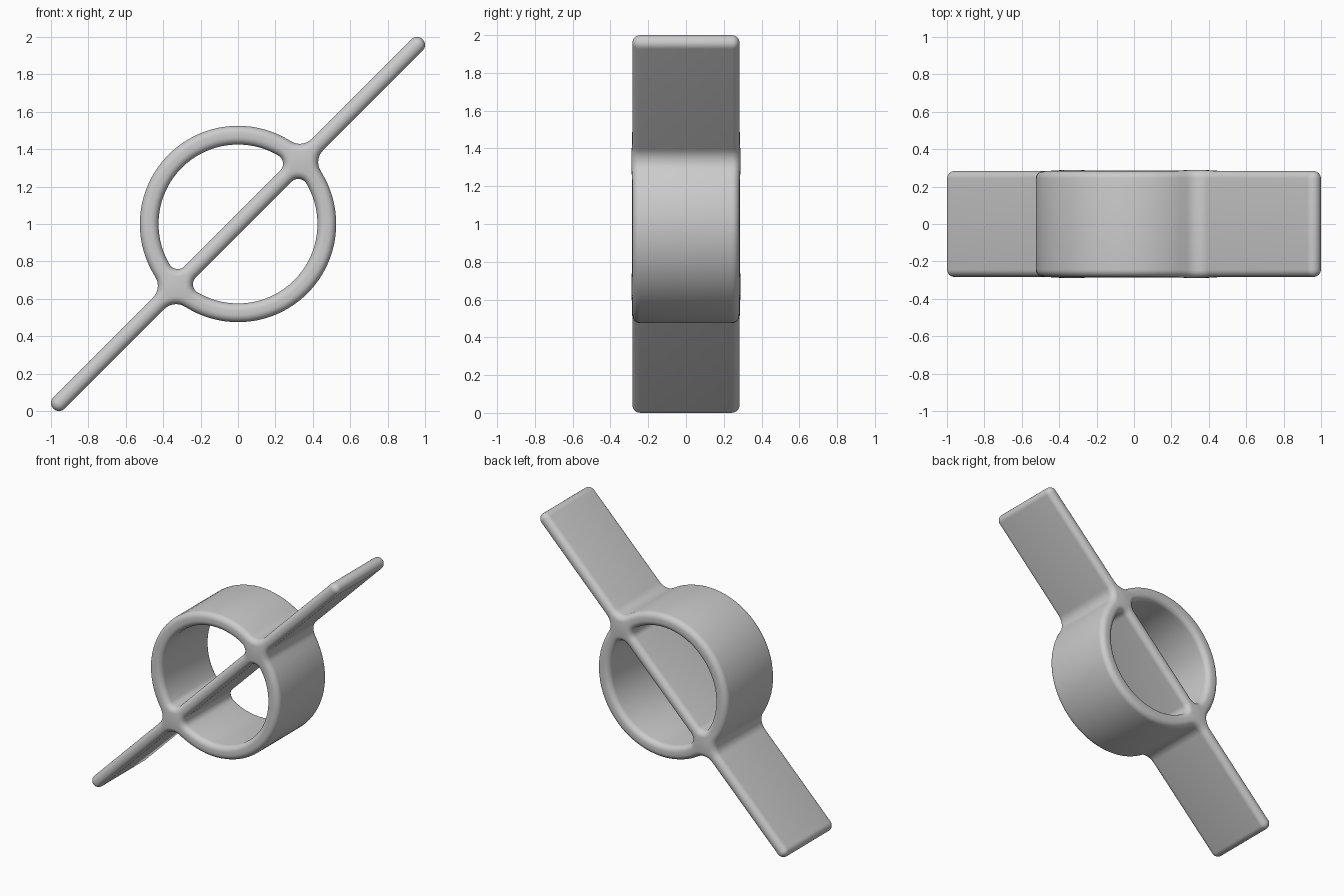
import bpy
import bmesh
from math import sin, cos, pi, sqrt, atan2, exp

cube = bpy.data.objects.get("Cube")
if cube:
    bpy.data.objects.remove(cube, do_unlink=True)

HALF_PLATE = 0.043
OUTER, INNER = 0.525, 0.425
DEPTH = 0.283            # half depth along y
EDGE = 0.04              # edge rounding
TIP = (1 - HALF_PLATE) * sqrt(2)
OUT_FILLET, IN_FILLET = 0.09, 0.05

grey = bpy.data.materials.new("plain grey")
grey.use_nodes = True
grey.diffuse_color = (0.6, 0.6, 0.6, 1)
grey.node_tree.nodes["Principled BSDF"].inputs["Base Color"].default_value = grey.diffuse_color


def arc(cu, cv, radius, start, end, steps):
    angles = [start + (end - start) * i / steps for i in range(steps + 1)]
    return [(cu + radius * cos(a), cv + radius * sin(a)) for a in angles]


def turned(points):
    return [(-u, -v) for u, v in points]


def outer_outline(inset):
    """Plate ends and outer ring, joined by fillets, in the plate's own frame."""
    w, ring, f = HALF_PLATE - inset, OUTER - inset, OUT_FILLET + inset
    cv = w + f
    cu = sqrt((ring + f) ** 2 - cv ** 2)
    th = atan2(cv, cu)
    half = arc(TIP, 0, w, -pi / 2, pi / 2, 10)
    half += arc(cu, cv, f, 1.5 * pi, pi + th, 8)
    half += arc(0, 0, ring, th, pi - th, 32)
    half += arc(-cu, cv, f, -th, -pi / 2, 8)
    return half + turned(half)


def hole_outline(inset):
    """Half-moon opening between the plate and the ring."""
    w, ring, f = HALF_PLATE - inset, INNER + inset, IN_FILLET + inset
    cv = w + f
    cu = sqrt((ring - f) ** 2 - cv ** 2)
    th = atan2(cv, cu)
    return (arc(cu, cv, f, -pi / 2, th, 8) + arc(0, 0, ring, th, pi - th, 32)
            + arc(-cu, cv, f, pi - th, 1.5 * pi, 8))


def place(u, v, y):
    # Slight swelling where the plate crosses the ring
    near = ((abs(u) - 0.475) ** 2 + v ** 2) / 0.1 ** 2
    y *= 1 + 0.03 * exp(-near)
    s = sqrt(0.5)
    return ((u - v) * s, y, 1 + (u + v) * s)


# Layers through the depth, rounded at front and back
steps = 6
rounding = [i * pi / 2 / steps for i in range(steps + 1)]
back = [(EDGE * (1 - cos(a)), DEPTH - EDGE + EDGE * sin(a)) for a in rounding]
layers = [(o, -y) for o, y in reversed(back)] + back

bm = bmesh.new()
for outline in (outer_outline, hole_outline, lambda o: turned(hole_outline(o))):
    loops = [[bm.verts.new(place(u, v, y)) for u, v in outline(o)] for o, y in layers]
    for a, b in zip(loops, loops[1:]):
        for i in range(len(a)):
            bm.faces.new((a[i - 1], a[i], b[i], b[i - 1]))
bmesh.ops.remove_doubles(bm, verts=bm.verts[:], dist=0.00002)

# Front and back caps
for side in (-1, 1):
    rim = [e for e in bm.edges if e.is_boundary and e.verts[0].co.y * side > 0]
    bmesh.ops.triangle_fill(bm, edges=rim, use_beauty=True, normal=(0, side, 0))
bmesh.ops.recalc_face_normals(bm, faces=bm.faces[:])

mesh = bpy.data.meshes.new("ring_with_crossing_plate")
bm.to_mesh(mesh)
bm.free()
mesh.materials.append(grey)
body = bpy.data.objects.new("ring_with_crossing_plate", mesh)
bpy.context.collection.objects.link(body)
bpy.ops.object.select_all(action='DESELECT')
body.select_set(True)
bpy.context.view_layer.objects.active = body
bpy.ops.object.shade_smooth_by_angle(angle=0.7)
